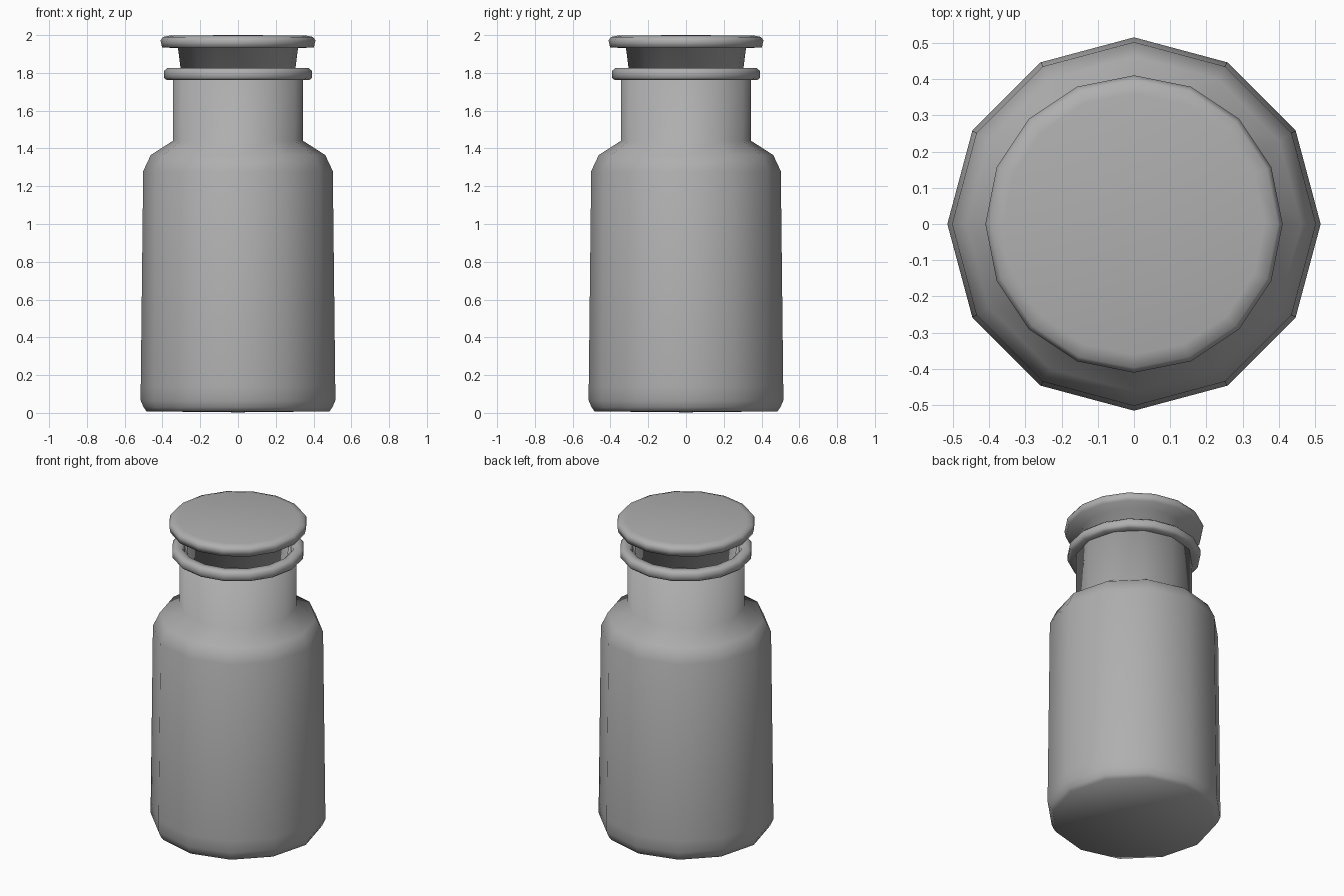
import bpy, bmesh, math

if "Cube" in bpy.data.objects:
    bpy.data.objects.remove(bpy.data.objects["Cube"])

grey = bpy.data.materials.new("dark_grey")
grey.diffuse_color = (0.43, 0.43, 0.43, 1)
grey.use_nodes = True
grey.node_tree.nodes["Principled BSDF"].inputs["Base Color"].default_value = grey.diffuse_color


def lathe(name, profile, sides):
    """Revolve (radius, z) points about z; radius 0 makes a pole."""
    bm = bmesh.new()
    rings = []
    for r, z in profile:
        if r == 0:
            rings.append([bm.verts.new((0, 0, z))] * sides)
        else:
            rings.append([bm.verts.new((r * math.cos(2 * math.pi * i / sides),
                                        r * math.sin(2 * math.pi * i / sides), z))
                          for i in range(sides)])
    for a, b in zip(rings, rings[1:]):
        for i in range(sides):
            j = (i + 1) % sides
            bm.faces.new(list(dict.fromkeys((a[i], a[j], b[j], b[i]))))
    bmesh.ops.recalc_face_normals(bm, faces=bm.faces)
    for f in bm.faces:
        f.smooth = True
    me = bpy.data.meshes.new(name)
    bm.to_mesh(me)
    bm.free()
    me.materials.append(grey)
    ob = bpy.data.objects.new(name, me)
    bpy.context.collection.objects.link(ob)
    return ob


# Bottle: rounded base, slight taper, shoulder, neck, inner mouth
lathe("bottle", [
    (0, 0.003), (0.485, 0.008), (0.50, 0.03), (0.515, 0.065), (0.515, 0.14),
    (0.502, 1.28), (0.462, 1.365), (0.345, 1.44), (0.345, 1.80),
    (0.315, 1.80), (0.30, 1.60), (0, 1.60)], 12)

# Lip: rolled ring around the mouth
lathe("lip_ring", [
    (0.325, 1.765), (0.378, 1.762), (0.392, 1.775), (0.392, 1.81), (0.375, 1.826),
    (0.335, 1.826), (0.318, 1.80), (0.325, 1.765)], 16)

# Stopper: tapered plug under a wide flat cap, softly shaded throughout
lathe("stopper", [
    (0, 1.64), (0.28, 1.64), (0.318, 1.932), (0.402, 1.934),
    (0.41, 1.972), (0.397, 1.99), (0.36, 1.998), (0, 2.0)], 16)
